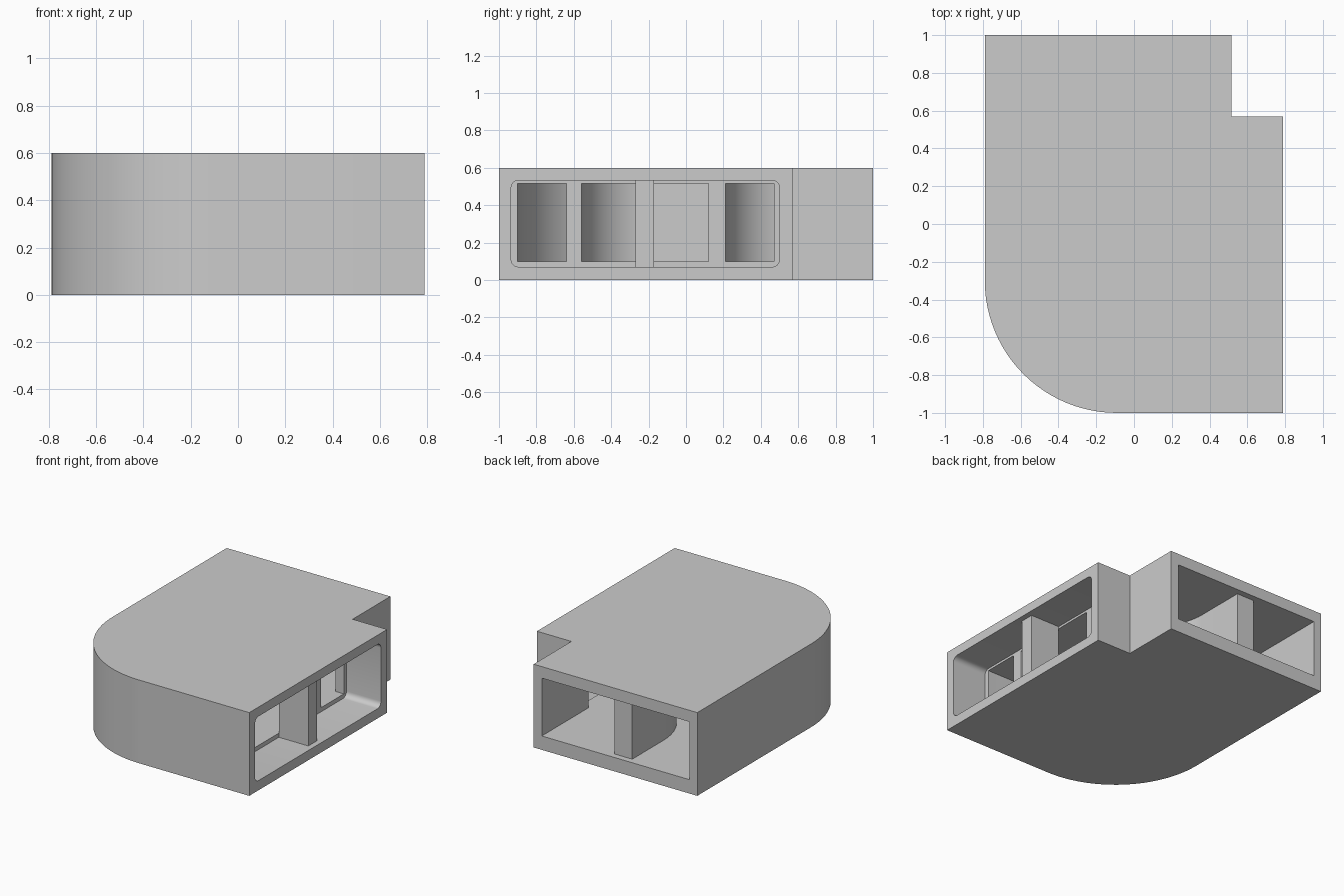
import bpy
import bmesh
from math import cos, sin, radians

cube = bpy.data.objects.get("Cube")
if cube:
    bpy.data.objects.remove(cube, do_unlink=True)

GREY = (0.6, 0.6, 0.6, 1)
grey = bpy.data.materials.new("plain_grey")
grey.use_nodes = True
grey.diffuse_color = GREY
grey.node_tree.nodes["Principled BSDF"].inputs["Base Color"].default_value = GREY


def arc(cx, cy, rx, ry, start, end, steps=24):
    """Points along an elliptical arc, angles in degrees."""
    angles = [radians(start + (end - start) * i / steps) for i in range(steps + 1)]
    return [(cx + rx * cos(a), cy + ry * sin(a)) for a in angles]


def prism(name, outline, low, high, axis="Z"):
    """Extrude a closed outline along z (outline in x, y) or x (outline in y, z)."""
    place = (lambda p: (p[0], p[1], low)) if axis == "Z" else (lambda p: (low, p[0], p[1]))
    shift = (0, 0, high - low) if axis == "Z" else (high - low, 0, 0)
    bm = bmesh.new()
    face = bm.faces.new([bm.verts.new(place(p)) for p in outline])
    made = bmesh.ops.extrude_face_region(bm, geom=[face])["geom"]
    bmesh.ops.translate(bm, vec=shift, verts=[g for g in made if isinstance(g, bmesh.types.BMVert)])
    bmesh.ops.recalc_face_normals(bm, faces=bm.faces)
    mesh = bpy.data.meshes.new(name)
    bm.to_mesh(mesh)
    bm.free()
    mesh.materials.append(grey)
    obj = bpy.data.objects.new(name, mesh)
    bpy.context.collection.objects.link(obj)
    return obj


def cut(target, cutter):
    """Subtract the cutter for good, then remove it."""
    mod = target.modifiers.new("cut", "BOOLEAN")
    mod.operation = "DIFFERENCE"
    mod.solver = "EXACT"
    mod.object = cutter
    graph = bpy.context.evaluated_depsgraph_get()
    mesh = bpy.data.meshes.new_from_object(target.evaluated_get(graph))
    target.modifiers.clear()
    target.data = mesh
    bpy.data.objects.remove(cutter, do_unlink=True)


SIDE, STEP = 0.79, 0.515      # outer side and recess depth
FLOOR, CEILING = 0.10, 0.517  # inside of the duct

# Outer shell: one round corner and one square notch
shell = arc(-0.09, -0.3, 0.7, 0.7, 180, 270) + [
    (SIDE, -1), (SIDE, 0.57), (STEP, 0.57), (STEP, 1), (-SIDE, 1)]
body = prism("duct_body", shell, 0, 0.6)

# Bent passage from the back opening to the side opening
passage = arc(-0.09, -0.3, 0.64, 0.6, 180, 270) + [
    (0.6, -0.9), (0.6, 0.47), (0.45, 0.47), (0.45, 1.1), (-0.73, 1.1)]
cut(body, prism("passage_cutter", passage, FLOOR, CEILING))

# Rounded recess in the side
R = 0.04
Y0, Y1, Z0, Z1 = -0.935, 0.5, 0.07, 0.533
recess = []
for cy, cz, a in ((Y1 - R, Z1 - R, 0), (Y0 + R, Z1 - R, 90),
                  (Y0 + R, Z0 + R, 180), (Y1 - R, Z0 + R, 270)):
    recess += arc(cy, cz, R, R, a, a + 90, 6)
cut(body, prism("recess_cutter", recess, STEP, 0.9, "X"))

# Inner guide vane, reaching the back opening
inner = ([(STEP, 0.12)] + arc(0.24, 0.6, 0.48, 0.48, 270, 180)
         + [(-0.24, 0.955), (-0.10, 0.955)]
         + arc(0.27, 0.58, 0.37, 0.37, 180, 270) + [(STEP, 0.21)])
inner_vane = prism("inner_vane", inner, FLOOR, CEILING)

# Outer guide vane, ending inside the passage
outer = ([(STEP, -0.64)] + arc(-0.02, -0.16, 0.48, 0.48, 270, 180)
         + [(-0.5, 0.15), (-0.42, 0.15)]
         + arc(-0.02, -0.16, 0.4, 0.4, 180, 270) + [(STEP, -0.56)])
outer_vane = prism("outer_vane", outer, FLOOR, CEILING)

# Upright post in the side recess
post = [(STEP, -0.27), (0.75, -0.27), (0.75, -0.17), (STEP, -0.17)]
side_post = prism("side_post", post, Z0, Z1)

# Smooth curves, sharp corners
bpy.ops.object.select_all(action="DESELECT")
for obj in (body, inner_vane, outer_vane, side_post):
    obj.select_set(True)
bpy.context.view_layer.objects.active = body
bpy.ops.object.shade_smooth_by_angle(angle=radians(30))
